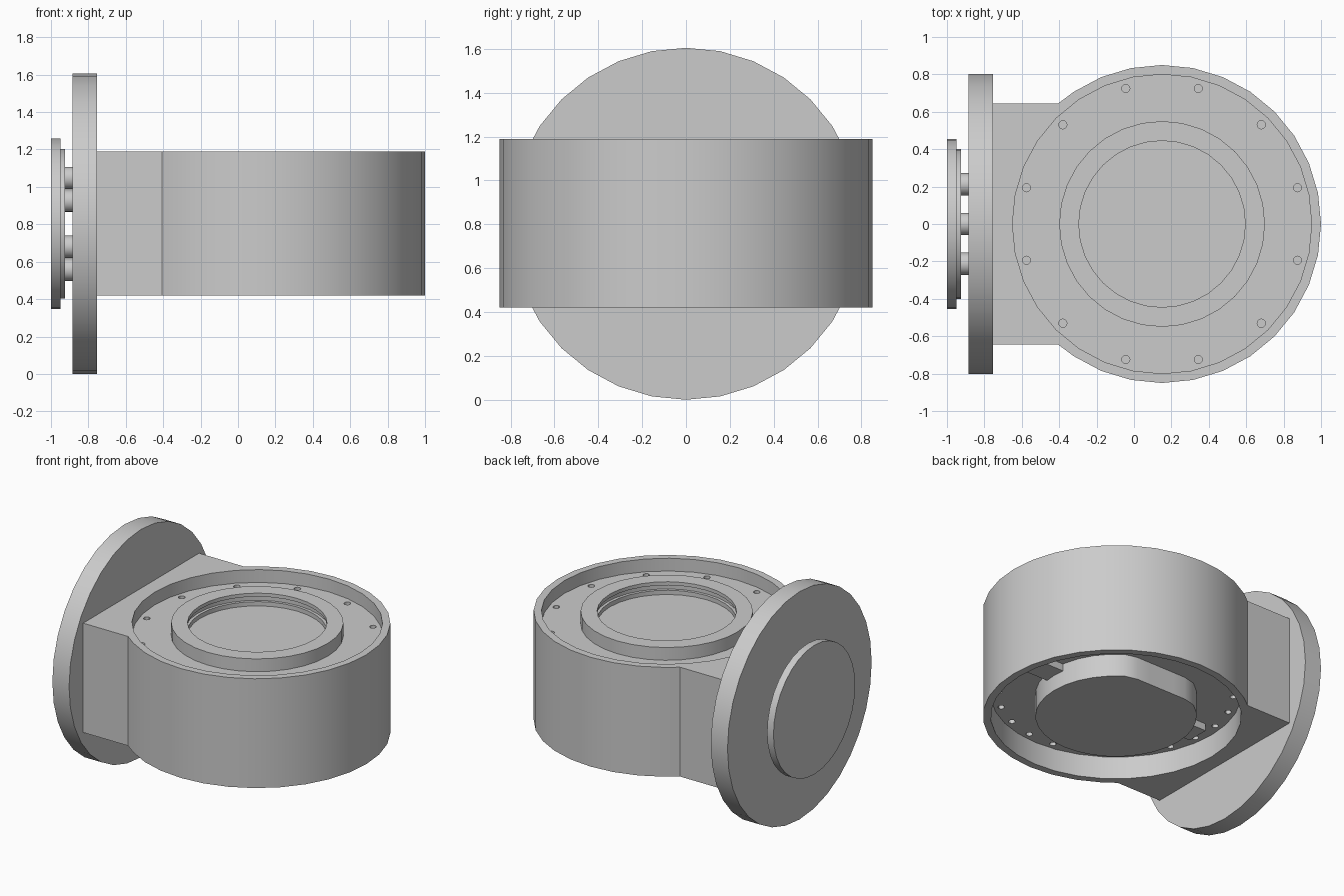
import bpy, bmesh, math
from mathutils import Matrix, Vector

if "Cube" in bpy.data.objects:
    bpy.data.objects.remove(bpy.data.objects["Cube"])

SIDES = 32
CX = 0.15                      # drum axis
BOTTOM, TOP = 0.42, 1.19       # drum height range
TOP_FLOOR, LOW_FLOOR = 1.1, 0.58
FLANGE_Z = 0.8025

grey = bpy.data.materials.new("light_grey")
grey.use_nodes = True
colour = (0.6, 0.6, 0.6, 1)
grey.diffuse_color = colour
grey.node_tree.nodes["Principled BSDF"].inputs["Base Color"].default_value = colour


def finish(name, bm):
    bmesh.ops.recalc_face_normals(bm, faces=bm.faces)
    mesh = bpy.data.meshes.new(name)
    bm.to_mesh(mesh)
    bm.free()
    mesh.materials.append(grey)
    ob = bpy.data.objects.new(name, mesh)
    bpy.context.collection.objects.link(ob)
    return ob


def activate(ob):
    bpy.ops.object.select_all(action="DESELECT")
    ob.select_set(True)
    bpy.context.view_layer.objects.active = ob


def smooth(ob):
    activate(ob)
    bpy.ops.object.shade_smooth_by_angle(angle=math.radians(30))


def prism(name, outline, z0, z1):
    bm = bmesh.new()
    face = bm.faces.new([bm.verts.new((x, y, z0)) for x, y in outline])
    new = bmesh.ops.extrude_face_region(bm, geom=[face])["geom"]
    bmesh.ops.translate(bm, vec=(0, 0, z1 - z0),
                        verts=[v for v in new if isinstance(v, bmesh.types.BMVert)])
    return finish(name, bm)


def circle(radius, cx=0, cy=0, sides=SIDES):
    steps = [2 * math.pi * i / sides for i in range(sides)]
    return [(cx + radius * math.cos(a), cy + radius * math.sin(a)) for a in steps]


def lathe_ring(name, profile, cx):
    """Closed (radius, z) profile turned about a vertical axis."""
    bm = bmesh.new()
    loops = [[bm.verts.new((x, y, z)) for x, y in circle(r, cx)] for r, z in profile]
    for a, b in zip(loops, loops[1:] + loops[:1]):
        for i in range(SIDES):
            j = (i + 1) % SIDES
            bm.faces.new((a[i], a[j], b[j], b[i]))
    return finish(name, bm)


def x_disc(name, radius, x0, x1, y=0, z=FLANGE_Z, sides=SIDES):
    """Disc whose axis runs along x."""
    bm = bmesh.new()
    place = (Matrix.Translation(((x0 + x1) / 2, y, z))
             @ Matrix.Rotation(math.pi / 2, 4, "Y"))
    bmesh.ops.create_cone(bm, cap_ends=True, segments=sides, radius1=radius,
                          radius2=radius, depth=x1 - x0, matrix=place)
    ob = finish(name, bm)
    smooth(ob)
    return ob


def holes(name, count, z):
    """Ring of small upright pins used to drill screw holes."""
    bm = bmesh.new()
    for i in range(count):
        a = 2 * math.pi * (i + 0.5) / count
        bmesh.ops.create_cone(
            bm, cap_ends=True, segments=12, radius1=0.022, radius2=0.022, depth=0.12,
            matrix=Matrix.Translation((CX + 0.75 * math.cos(a), 0.75 * math.sin(a), z)))
    return finish(name, bm)


def cut(ob, cutter):
    cutter.hide_render = True
    mod = ob.modifiers.new("cut", "BOOLEAN")
    mod.operation, mod.solver, mod.object = "DIFFERENCE", "EXACT", cutter
    activate(ob)
    bpy.ops.object.modifier_apply(modifier=mod.name)
    bpy.data.objects.remove(cutter)


# Drum and square neck as one outline, then both recesses and screw holes
arc = [p for p in circle(0.85, CX) if p[0] > -0.38]
arc.sort(key=lambda p: math.atan2(p[1], p[0] - CX))
neck = [(-0.405, 0.645), (-0.76, 0.645), (-0.76, -0.645), (-0.405, -0.645)]
body = prism("drum_housing", arc + neck, BOTTOM, TOP)
cut(body, prism("top_recess", circle(0.8, CX), TOP_FLOOR, TOP + 0.1))
cut(body, prism("bottom_recess", circle(0.8, CX), BOTTOM - 0.1, LOW_FLOOR))
cut(body, holes("top_holes", 12, TOP_FLOOR))
cut(body, holes("bottom_holes", 24, LOW_FLOOR))
smooth(body)

# Raised collar in the top recess, with a groove inside its lip
collar = lathe_ring("top_collar", [
    (0.55, TOP_FLOOR - 0.01), (0.55, TOP), (0.445, TOP), (0.445, 1.165),
    (0.465, 1.165), (0.465, 1.13), (0.445, 1.13), (0.445, TOP_FLOOR - 0.01)], CX)
smooth(collar)

# Bottom hub with one flat side, and the bar that crosses behind it
hub = [(x, min(y, 0.45)) for x, y in circle(0.515, CX)]
smooth(prism("bottom_hub", hub, BOTTOM, LOW_FLOOR + 0.01))
bar = [(CX + sx * 0.68, sy * 0.08) for sx, sy in ((1, 1), (-1, 1), (-1, -1), (1, -1))]
prism("bottom_bar", bar, 0.53, LOW_FLOOR + 0.01)

# Side flange, end cap and the pegs between them
x_disc("side_flange", 0.8025, -0.885, -0.755)
x_disc("cap_step", 0.4, -0.952, -0.925)
x_disc("end_cap", 0.455, -1.0, -0.95)
for i in range(6):
    a = math.pi / 2 + i * math.pi / 3
    x_disc(f"cap_peg_{i + 1}", 0.06, -0.93, -0.88,
           0.245 * math.cos(a), FLANGE_Z + 0.245 * math.sin(a), 16)
